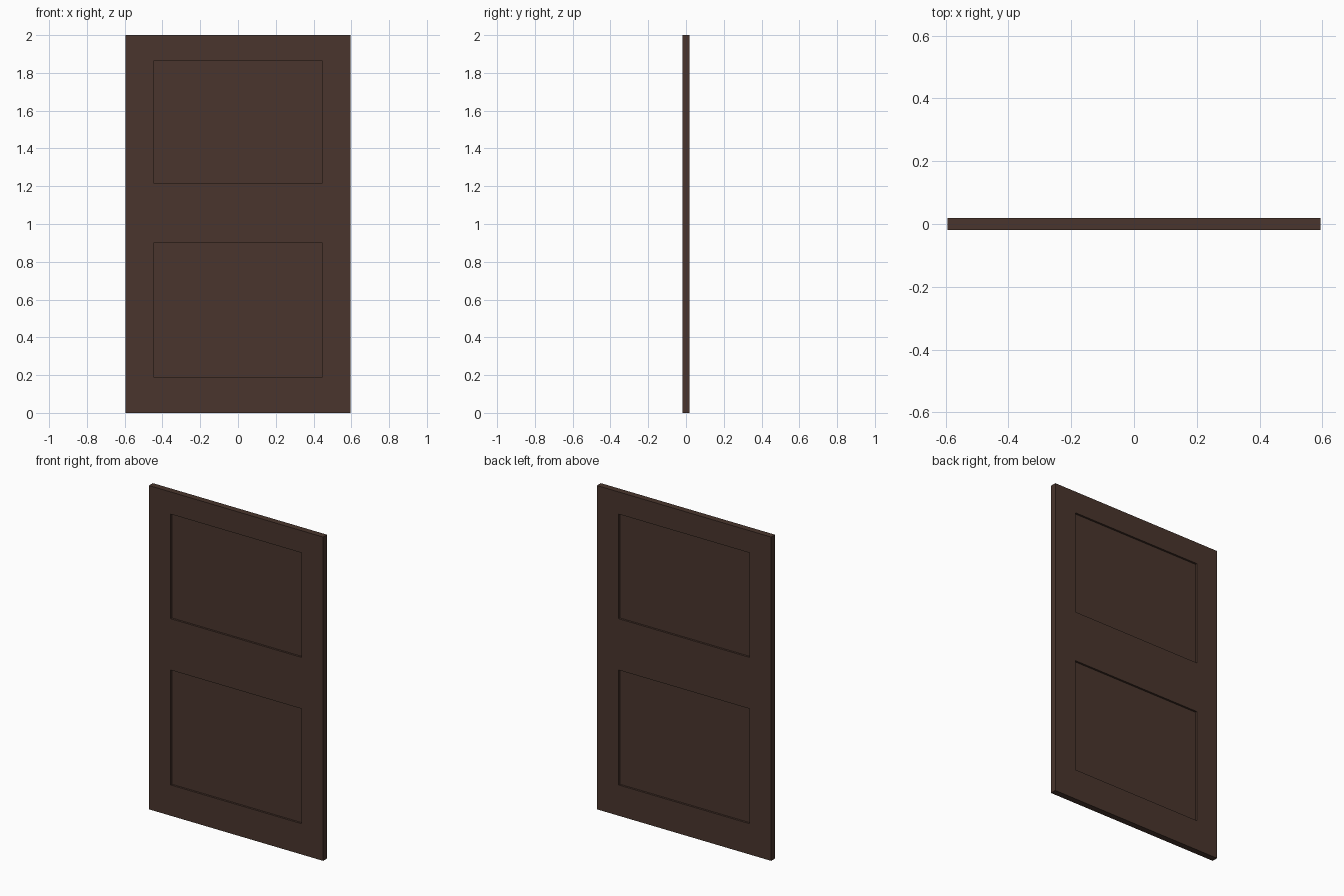
import bpy, bmesh
from mathutils import Vector

if "Cube" in bpy.data.objects:
    bpy.data.objects.remove(bpy.data.objects["Cube"])

W, T, H = 1.19, 0.038, 2.0        # door width, thickness, height
PANEL_X = 0.447                   # half width of the recessed panels
PANELS_Z = [(0.19, 0.90), (1.217, 1.863)]
DEPTH = 0.012                     # recess depth on each face

wood = bpy.data.materials.new("dark brown wood")
wood.diffuse_color = (0.067, 0.036, 0.026, 1)
wood.use_nodes = True
wood.node_tree.nodes["Principled BSDF"].inputs["Base Color"].default_value = wood.diffuse_color

# Door slab
bm = bmesh.new()
bmesh.ops.create_cube(bm, size=1)
for v in bm.verts:
    v.co = Vector((v.co.x * W, v.co.y * T, (v.co.z + 0.5) * H))

# Cut along the stile and rail lines
cuts = [((x, 0, 0), (1, 0, 0)) for x in (-PANEL_X, PANEL_X)]
cuts += [((0, 0, z), (0, 0, 1)) for pair in PANELS_Z for z in pair]
for co, no in cuts:
    bmesh.ops.bisect_plane(bm, geom=bm.verts[:] + bm.edges[:] + bm.faces[:],
                           plane_co=co, plane_no=no)
bm.normal_update()

# Sink the panels straight in on the front and back
def is_panel(f):
    c = f.calc_center_median()
    return (abs(f.normal.y) > 0.9 and abs(c.x) < PANEL_X
            and any(a < c.z < b for a, b in PANELS_Z))

panels = [f for f in bm.faces if is_panel(f)]
for f in bmesh.ops.extrude_discrete_faces(bm, faces=panels)["faces"]:
    inward = Vector((0, -DEPTH if f.calc_center_median().y > 0 else DEPTH, 0))
    bmesh.ops.translate(bm, verts=f.verts[:], vec=inward)
bmesh.ops.recalc_face_normals(bm, faces=bm.faces[:])

mesh = bpy.data.meshes.new("door")
bm.to_mesh(mesh)
bm.free()
mesh.materials.append(wood)
bpy.context.collection.objects.link(bpy.data.objects.new("door", mesh))
